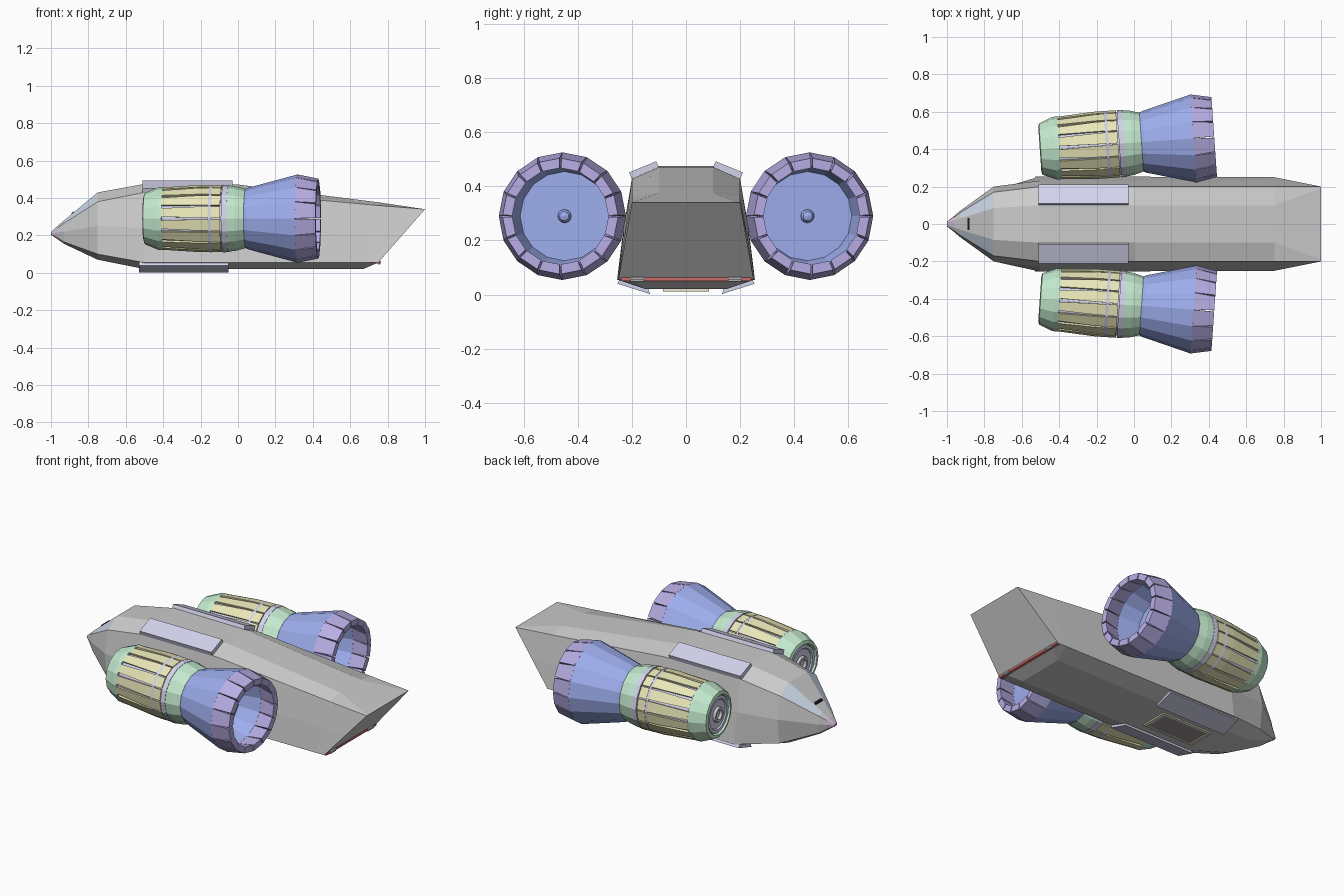
import bpy, bmesh, math
from mathutils import Vector

if "Cube" in bpy.data.objects:
    bpy.data.objects.remove(bpy.data.objects["Cube"])

def mat(name, r, g, b):
    m = bpy.data.materials.new(name)
    m.diffuse_color = (r, g, b, 1)
    m.use_nodes = True
    m.node_tree.nodes["Principled BSDF"].inputs["Base Color"].default_value = m.diffuse_color
    return m

GREEN = mat("green", .55, .82, .62)
YELLOW = mat("yellow", .82, .8, .48)
LILAC = mat("lilac", .65, .65, .84)
BLUE = mat("blue", .34, .42, .85)
PURPLE = mat("purple", .48, .42, .78)
GLASS = mat("glass", .6, .68, .8)
BLACK = mat("black", .01, .01, .01)
RED = mat("red", .6, .15, .15)
CREAM = mat("cream", .8, .78, .6)
DARK = mat("dark", .35, .3, .33)
PINK = mat("pink", .65, .5, .7)
GREY = mat("grey", .6, .6, .6)

def finish(name, bm, mats=(), loc=(0, 0, 0), rot=0):
    bmesh.ops.remove_doubles(bm, verts=bm.verts, dist=1e-5)
    bmesh.ops.recalc_face_normals(bm, faces=bm.faces)
    me = bpy.data.meshes.new(name)
    bm.to_mesh(me)
    bm.free()
    for m in mats:
        me.materials.append(m)
    ob = bpy.data.objects.new(name, me)
    ob.location = loc
    ob.rotation_euler.z = rot
    bpy.context.collection.objects.link(ob)
    return ob

def loft(bm, rings, close_ring=True):
    """Skin a list of equal-length point rings."""
    vs = [[bm.verts.new(p) for p in r] for r in rings]
    n = len(rings[0])
    faces = []
    for a, b in zip(vs, vs[1:]):
        for i in range(n if close_ring else n - 1):
            j = (i + 1) % n
            faces.append(bm.faces.new((a[i], a[j], b[j], b[i])))
    return vs, faces

def prism(name, ring0, ring1, m):
    bm = bmesh.new()
    vs, _ = loft(bm, [ring0, ring1])
    bm.faces.new(vs[0])
    bm.faces.new(vs[1])
    return finish(name, bm, [m])

def box(name, x0, x1, y0, y1, z0, z1, m):
    r = [(y0, z0), (y1, z0), (y1, z1), (y0, z1)]
    return prism(name, [(x0, *p) for p in r], [(x1, *p) for p in r], m)

def lathe(name, profile, m, loc, rot, n=16):
    """Revolve (s, r) points around the local x axis."""
    bm = bmesh.new()
    loft(bm, [[(s, r * math.cos(k * math.tau / n), r * math.sin(k * math.tau / n))
               for k in range(n)] for s, r in profile])
    return finish(name, bm, [m], loc, rot)

def panels(name, s0, s1, r0, r1, thick, g0, g1, m, loc, rot, n=16):
    """Ring of separate wedge plates; g0 and g1 are the gap shares at each end."""
    bm = bmesh.new()
    for k in range(n):
        ends = []
        for s, r, g in ((s0, r0, g0), (s1, r1, g1)):
            a, b = ((k + t) * math.tau / n for t in (g, 1 - g))
            ends.append([(s, q * math.cos(t), q * math.sin(t))
                         for q, t in ((r, a), (r, b), (r - thick, b), (r - thick, a))])
        vs, _ = loft(bm, ends)
        bm.faces.new(vs[0])
        bm.faces.new(vs[1])
    return finish(name, bm, [m], loc, rot)

# Hull: half sections of (x, y, z) from keel edge over chine, mid and shoulder to top
def section(x, pts):
    return [(x, y, z) for y, z in pts]

halves = [
    section(-1, [(.008, .203), (.012, .206), (.014, .21), (.012, .215), (.008, .218)]),
    section(-.965, [(.022, .18), (.034, .187), (.04, .215), (.034, .24), (.018, .25)]),
    section(-.93, [(.04, .155), (.06, .165), (.07, .22), (.06, .265), (.03, .28)]),
    section(-.75, [(.09, .07), (.18, .1), (.2, .25), (.17, .38), (.085, .43)]),
    section(-.5, [(.15, .02), (.255, .055), (.232, .24), (.2, .43), (.1, .475)]),
    section(0, [(.15, .02), (.253, .055), (.231, .24), (.2, .428), (.1, .472)]),
    [(.67, .15, .02), (.7, .25, .055), (.72, .23, .2), (.75, .2, .36), (.75, .1, .377)],
    [(.75, .2, .055), (.75, .25, .055), (.875, .225, .1975), (1, .2, .34), (1, .19, .34)],
]
bm = bmesh.new()
rings = [h + [(x, -y, z) for x, y, z in reversed(h)] for h in halves]
vs, faces = loft(bm, rings)
for i, f in enumerate(faces):
    seg, side = divmod(i, 10)
    if seg == 0:
        f.material_index = 2
    elif seg == 2 and side in (3, 5):
        f.material_index = 1
bm.faces.new(vs[0]).material_index = 2
ramp = bm.faces.new(vs[-1])
finish("hull", bm, [GREY, GLASS, PINK])

# Nose slot
prism("nose_slot", [(-.89, -.033, .305), (-.89, .033, .305), (-.89, .033, .32), (-.89, -.033, .32)],
      [(-.88, -.033, .315), (-.88, .033, .315), (-.88, .033, .328), (-.88, -.033, .328)], BLACK)

# Armour plates on the shoulders and chines
for sy, tag in ((1, "left"), (-1, "right")):
    top = [(.1, .47), (.2, .425), (.21, .452), (.11, .493)]
    low = [(.14, .022), (.245, .058), (.254, .04), (.133, .002)]
    for name, prof, x0, x1 in (("top_plate", top, -.51, -.03), ("bottom_plate", low, -.53, -.05)):
        prism(f"{name}_{tag}", [(x0, sy * y, z) for y, z in prof],
              [(x1, sy * y, z) for y, z in prof], LILAC)
    # Ramp hinge
    lathe(f"ramp_hinge_{tag}", [(-.025, 0), (-.025, .01), (.025, .01), (.025, 0)], GREY,
          (.755, sy * .18, .055), math.pi / 2, 10)

# Red sill under the stern ramp
box("ramp_sill", .735, .758, -.24, .24, .05, .063, RED)

# Belly hatch with frame
box("hatch", -.46, -.16, -.07, .07, .016, .03, DARK)
for sy in (-1, 1):
    box("hatch_frame_side", -.48, -.14, *sorted((sy * .07, sy * .085)), .012, .03, CREAM)
for x in (-.48, -.16):
    box("hatch_frame_end", x, x + .02, -.07, .07, .012, .03, CREAM)

# Engines, splayed outward towards the back
for sy, tag in ((1, "left"), (-1, "right")):
    at = ((0, sy * .435, .29), sy * math.atan(.07))
    lathe(f"intake_{tag}", [(-.4, 0), (-.4, .168), (-.425, .168), (-.5, .137), (-.505, .118),
                            (-.485, .11), (-.485, 0)], GREEN, *at)
    lathe(f"intake_disc_{tag}", [(-.48, 0), (-.48, .11), (-.497, .108), (-.497, .09),
                                 (-.49, .085), (-.49, 0)], LILAC, *at)
    lathe(f"intake_hub_{tag}", [(-.48, .048), (-.505, .042), (-.505, .028), (-.485, .025),
                                (-.485, 0)], GREY, *at)
    lathe(f"engine_core_{tag}", [(-.41, 0), (-.41, .155), (-.2, .17), (-.05, .168), (-.05, 0)],
          LILAC, *at)
    panels(f"long_panels_{tag}", -.4, -.2, .167, .18, .02, .14, .07, YELLOW, *at)
    panels(f"long_panel_tails_{tag}", -.2, -.15, .18, .18, .02, .07, .07, YELLOW, *at)
    panels(f"short_panels_{tag}", -.135, -.085, .18, .179, .02, .05, .05, YELLOW, *at)
    for s, w in ((-.15, .015), (-.08, .03)):
        lathe(f"engine_band_{tag}", [(s, .15), (s, .181), (s + w, .179), (s + w, .15)], LILAC, *at)
    lathe(f"throat_{tag}", [(-.05, 0), (-.05, .177), (-.01, .172), (.04, .158), (.04, 0)],
          GREEN, *at)
    lathe(f"nozzle_{tag}", [(.03, 0), (.035, .155), (.055, .165), (.32, .236), (.325, .198),
                            (.2, .165), (.2, 0)], BLUE, *at)
    panels(f"nozzle_petals_{tag}", .318, .43, .236, .214, .036, .01, .045, PURPLE, *at)
    lathe(f"nozzle_plug_{tag}", [(.19, .025), (.21, .025), (.225, .017), (.23, 0)], BLUE, *at, n=12)
